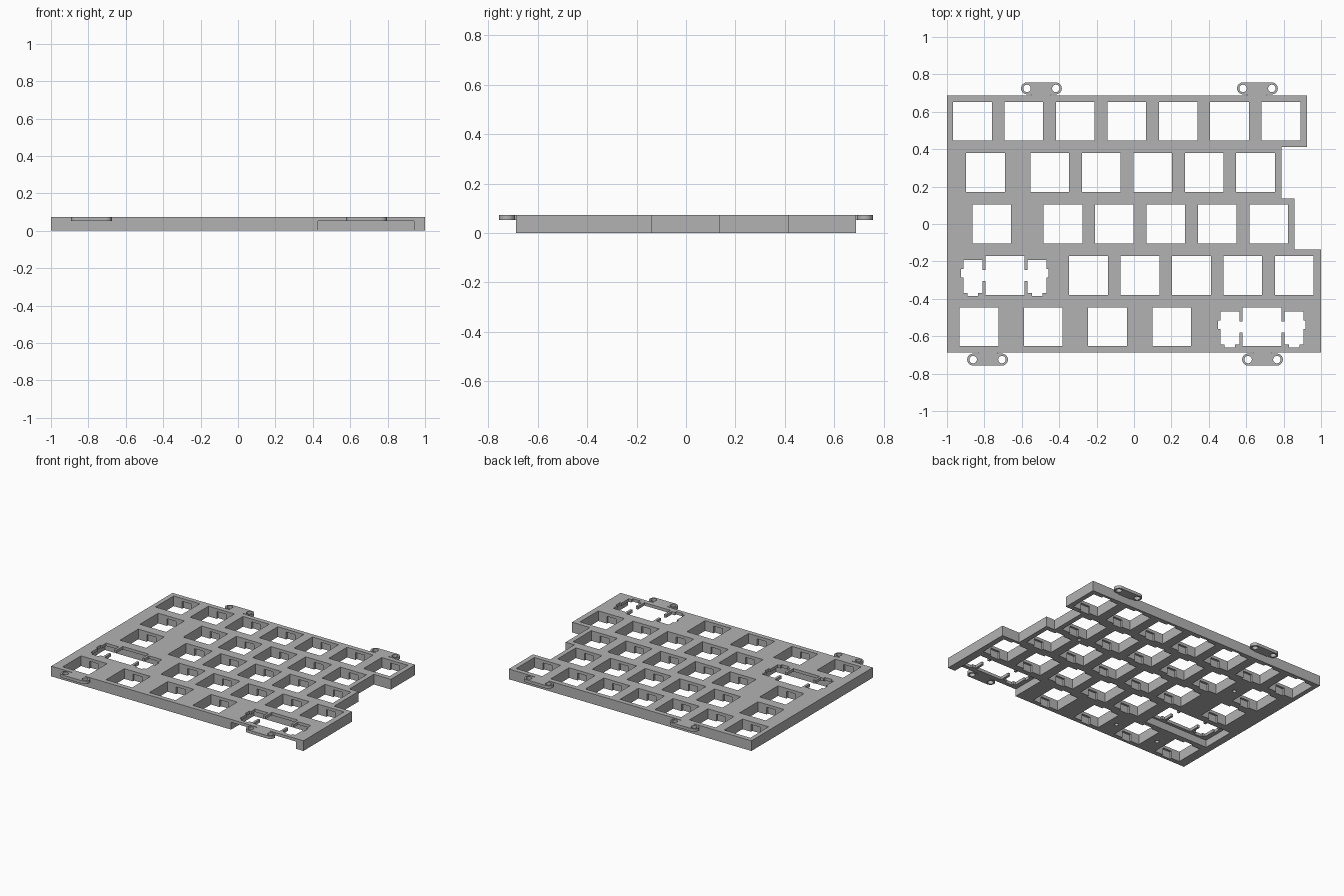
import bpy, bmesh, math

if "Cube" in bpy.data.objects:
    bpy.data.objects.remove(bpy.data.objects["Cube"], do_unlink=True)

TOP = 0.073          # full plate height
SKIN = 0.052         # underside of the thin clip layer
PITCH = 0.275        # key spacing
HOLE = 0.1035        # half a key opening
EDGE = 2.5 * PITCH   # front and back edges

grey = bpy.data.materials.new("plate_grey")
grey.use_nodes = True
grey.diffuse_color = (0.45, 0.45, 0.45, 1)
grey.node_tree.nodes["Principled BSDF"].inputs["Base Color"].default_value = grey.diffuse_color


def prisms(name, outlines, z0, z1):
    """One object made of upright prisms, one per outline."""
    bm = bmesh.new()
    for outline in outlines:
        base = bm.faces.new([bm.verts.new((x, y, z0)) for x, y in outline])
        top = bmesh.ops.extrude_face_region(bm, geom=[base])["geom"]
        verts = [v for v in top if isinstance(v, bmesh.types.BMVert)]
        bmesh.ops.translate(bm, verts=verts, vec=(0, 0, z1 - z0))
    bmesh.ops.recalc_face_normals(bm, faces=bm.faces)
    mesh = bpy.data.meshes.new(name)
    bm.to_mesh(mesh)
    bm.free()
    mesh.materials.append(grey)
    ob = bpy.data.objects.new(name, mesh)
    bpy.context.scene.collection.objects.link(ob)
    return ob


def rect(cx, cy, hx, hy):
    return [(cx - hx, cy - hy), (cx + hx, cy - hy), (cx + hx, cy + hy), (cx - hx, cy + hy)]


def arc(cx, cy, r, start, end, n):
    angles = [math.radians(start + (end - start) * i / n) for i in range(n + 1)]
    return [(cx + r * math.cos(a), cy + r * math.sin(a)) for a in angles]


def circle(cx, cy, r, n=24):
    return arc(cx, cy, r, 0, 360, n)[:-1]


def cut(ob, outlines, z0, z1):
    """Subtract prisms from an object and discard the cutter."""
    cutter = prisms("cutter", outlines, z0, z1)
    cutter.hide_render = True
    mod = ob.modifiers.new("cut", "BOOLEAN")
    mod.operation, mod.solver, mod.object = "DIFFERENCE", "EXACT", cutter
    bpy.context.view_layer.update()
    result = bpy.data.meshes.new_from_object(ob.evaluated_get(bpy.context.evaluated_depsgraph_get()))
    ob.modifiers.clear()
    ob.data = result
    bpy.data.objects.remove(cutter, do_unlink=True)


# Plate body with its stepped right side
steps = [(1.0, -EDGE), (1.0, -PITCH / 2), (0.858, -PITCH / 2), (0.858, PITCH / 2),
         (0.788, PITCH / 2), (0.788, 1.5 * PITCH), (0.924, 1.5 * PITCH), (0.924, EDGE)]
plate = prisms("switch_plate", [[(-1, -EDGE)] + steps + [(-1, EDGE)]], 0, TOP)

# Key positions, row by row from the back
rows = [
    [-0.864 + PITCH * i for i in range(7)],
    [-0.794] + [-0.45 + PITCH * i for i in range(5)],
    [-0.76] + [-0.38 + PITCH * i for i in range(5)],
    [-0.243 + PITCH * i for i in range(5)],
    [-0.829 + 1.25 * PITCH * i for i in range(4)],
]
keys = [(x, (2 - r) * PITCH) for r, row in enumerate(rows) for x in row]
wide_keys = [(-0.69, -PITCH), (0.684, -2 * PITCH)]

# Hollows under the wide keys; the front one is open at the front edge
for x, y in wide_keys:
    front = -0.16 if y < -0.5 else -0.125
    cut(plate, [rect(x, y + (0.12 + front) / 2, 0.257, (0.12 - front) / 2)], -0.1, SKIN)

# Square openings, then clip notches under their front and back rims
cut(plate, [rect(x, y, HOLE, HOLE) for x, y in keys], -0.1, 0.2)
cut(plate, [rect(x, y, 0.036, HOLE + 0.015) for x, y in keys], -0.1, SKIN)

# Wide key openings joined to a stabiliser slot on each side
half = [(HOLE, HOLE), (HOLE, 0.03), (0.12, 0.03), (0.12, 0.083), (0.221, 0.083),
        (0.221, 0.035), (0.234, 0.035), (0.234, -0.012), (0.221, -0.012), (0.221, -0.094),
        (0.2, -0.094), (0.2, -0.11), (0.144, -0.11), (0.144, -0.094), (0.12, -0.094),
        (0.12, -0.03), (HOLE, -0.03), (HOLE, -HOLE)]
slot = half + [(-x, y) for x, y in reversed(half)]
cut(plate, [[(cx + x, cy + y) for x, y in slot] for cx, cy in wide_keys], -0.1, 0.2)

# Small blind holes in the underside
cut(plate, [circle(x, y, 0.014, 12) for x, y in
            [(-0.657, -0.55), (-0.313, -0.55), (-0.62, PITCH), (0.58, PITCH / 2)]], -0.1, 0.04)


# Mounting lugs: rounded bar with two screw holes, on a short neck
def lug(name, cx, side):
    cy, r, reach = side * 0.725, 0.032, 0.077
    bar = arc(cx + reach, cy, r, -90, 90, 12) + arc(cx - reach, cy, r, 90, 270, 12)
    ob = prisms(name, [bar], SKIN, TOP)
    cut(ob, [circle(cx + s * reach, cy, 0.02) for s in (-1, 1)], 0, 0.2)
    prisms(name + "_neck", [rect(cx, side * 0.691, 0.052, 0.005)], SKIN, TOP)


lug("back_right_lug", -0.495, 1)
lug("back_left_lug", 0.66, 1)
lug("front_right_lug", -0.783, -1)
lug("front_left_lug", 0.687, -1)
